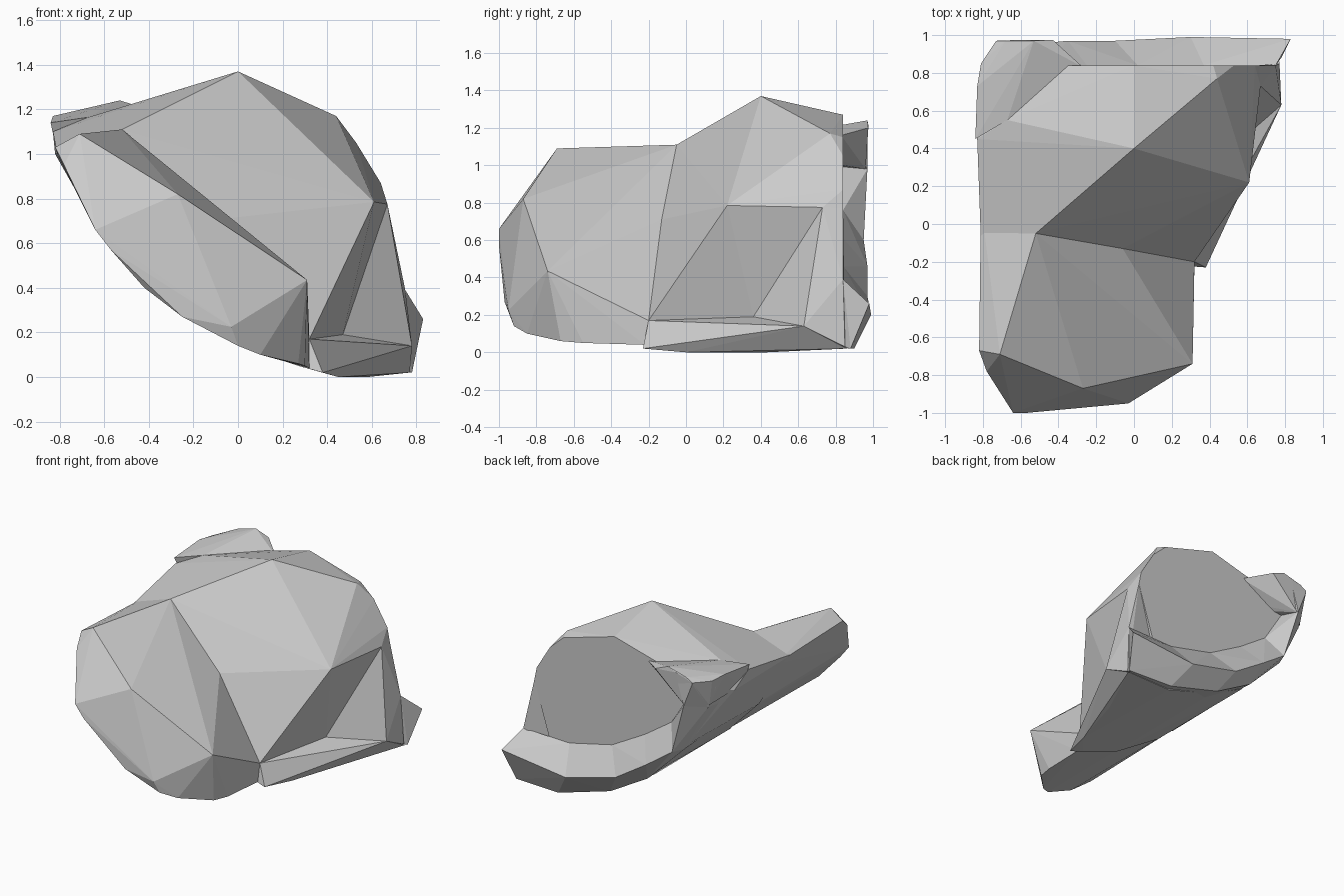
import bpy, bmesh


def hull(name, pts):
    """Faceted convex chunk through a few corner points."""
    bm = bmesh.new()
    for p in pts:
        bm.verts.new(p)
    res = bmesh.ops.convex_hull(bm, input=bm.verts[:])
    junk = {g for g in res["geom_interior"] + res["geom_unused"]
            if isinstance(g, bmesh.types.BMVert)}
    bmesh.ops.delete(bm, geom=list(junk), context='VERTS')
    bmesh.ops.recalc_face_normals(bm, faces=bm.faces[:])
    me = bpy.data.meshes.new(name)
    bm.to_mesh(me)
    bm.free()
    ob = bpy.data.objects.new(name, me)
    bpy.context.collection.objects.link(ob)
    return ob


# Corners shared by neighbouring chunks
ridge_left = (-.52, -.05, 1.11)
ridge_mid = (-.06, -.13, .71)
valley = (.32, -.20, .17)
shoulder = (.61, .22, .785)
shoulder_back = (.67, .73, .775)
undercut = (.47, .36, .19)
spur = (.78, .63, .14)
top_left = (-.67, .55, 1.165)

# Main rear mass: peak, undercut right side, flat broken back at y = .84
rear = hull("rock_rear_mass", [
    (0, .4, 1.37), ridge_left, ridge_mid, valley, shoulder, shoulder_back, undercut,
    (.44, .77, 1.17), top_left, (-.83, .45, 1.10), (-.26, .75, 1.2),
    (.42, .84, 1.15), (.53, .84, 1.05), (.64, .84, .87), (.66, .84, .77),
    (0, .84, 1.27), (-.09, .84, 1.22), (-.42, .84, 1.14), (-.7, .84, 1.08),
    (.45, .84, .1), (0, .84, .17), (-.35, .84, .36), (-.6, .84, .63),
    (-.6, 0, .61), (-.35, 0, .35), (0, 0, .15), (.27, 0, .1),
    (-.81, -.1, 1.0), (-.82, .6, 1.0)])

# Sloping front mass
front = hull("rock_front_mass", [
    ridge_left, ridge_mid, (-.71, -.69, 1.09), (-.27, -.87, .82),
    (.31, -.74, .435), valley,
    (-.82, -.67, 1.03), (-.78, -.78, .95), (-.70, -.88, .80),
    (-.64, -1, .66), (-.57, -1, .57), (-.42, -.96, .40), (-.25, -.97, .27),
    (-.03, -.95, .225), (0, -.92, .14), (.10, -.85, .10), (.27, -.67, .06),
    (.30, -.55, .05), (.32, -.22, .04), (0, .1, .15), (-.35, .1, .36),
    (-.6, .1, .62), (-.81, -.1, 1.0), (-.81, .1, 1.0)])

# Thin flared base under the undercut
base = hull("rock_base", [
    valley, undercut, spur, (.38, -.23, .02), (.45, 0, 0), (.58, .43, 0),
    (.77, .86, .02), (.4, .85, .02), (0, .83, .15), (-.3, .8, .31),
    (-.3, -.1, .31), (0, -.2, .14), (.27, -.22, .05)])

# Rear right corner below the shoulder
corner = hull("rock_corner", [
    shoulder_back, spur, undercut, (.66, .84, .77), (.75, .84, .39),
    (.77, .85, .03), (.4, .8, .2), (.5, .75, .6)])

# Raised lump at the rear left of the top
lump = hull("rock_lump", [
    top_left, (-.84, .45, 1.14), (-.83, .73, 1.17), (-.81, .85, 1.16),
    (-.73, .97, 1.17), (-.68, .97, 1.2), (-.6, .975, 1.215), (-.53, .97, 1.24),
    (-.43, .975, 1.2), (-.49, .84, 1.18), (-.27, .83, 1.16), (-.4, .75, 1.05),
    (-.66, .96, .98), (-.55, .84, 1.0), (-.78, .84, .97), (-.81, .5, 1.0)])

# Projecting lip along the back: sections of inner, outer and lower corner
sections = [
    [(.75, .84, .39), (.83, .98, .26), (.78, .88, .02), (.6, .7, .1)],
    [(.37, .84, .38), (.30, .99, .20), (.42, .9, .02), (.4, .6, .05)],
    [(.02, .84, .46), (-.1, .97, .30), (0, .89, .14), (0, .6, .16)],
    [(-.25, .84, .61), (-.35, .97, .46), (-.3, .88, .31), (-.3, .6, .33)],
    [(-.47, .84, .76), (-.55, .95, .60), (-.59, .85, .60), (-.55, .6, .58)],
    [(-.62, .84, 1.0), (-.66, .97, .98), (-.77, .84, .95), (-.74, .6, .9)],
    [(-.49, .84, 1.16), (-.6, .97, 1.18), (-.73, .97, 1.16), (-.81, .8, 1.1)],
]
lips = [hull("rock_lip_piece", a + b) for a, b in zip(sections, sections[1:])]

# Fuse every chunk into one stone
for part in [front, base, corner, lump] + lips:
    mod = rear.modifiers.new("fuse", 'BOOLEAN')
    mod.operation = 'UNION'
    mod.solver = 'EXACT'
    mod.object = part
bpy.context.view_layer.update()
dg = bpy.context.evaluated_depsgraph_get()
mesh = bpy.data.meshes.new_from_object(rear.evaluated_get(dg))
for part in [rear, front, base, corner, lump] + lips:
    bpy.data.objects.remove(part)
rock = bpy.data.objects.new("rock", mesh)
bpy.context.collection.objects.link(rock)
